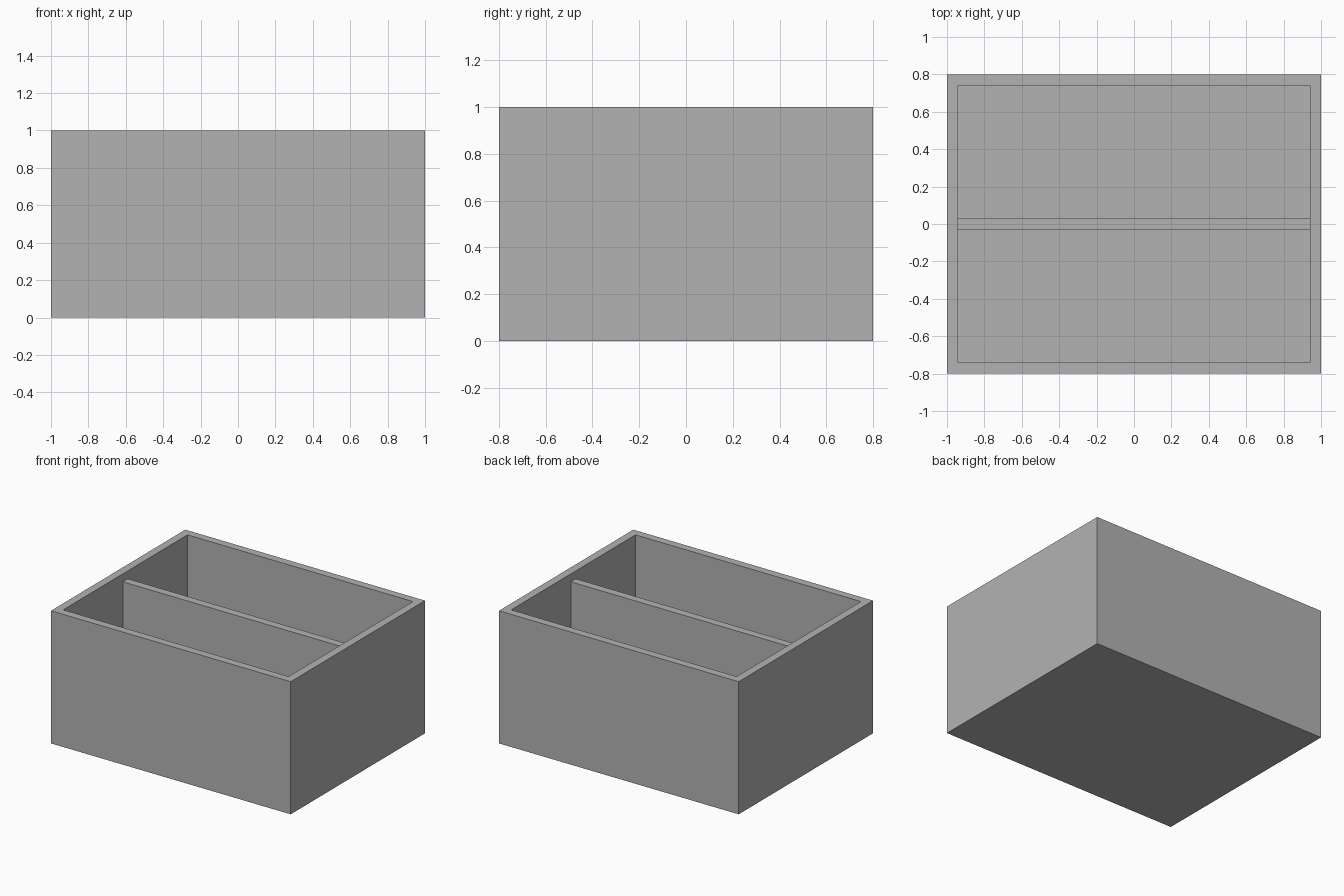
import bpy
import bmesh
from mathutils import Matrix

if "Cube" in bpy.data.objects:
    bpy.data.objects.remove(bpy.data.objects["Cube"], do_unlink=True)

LENGTH, DEPTH, HEIGHT = 2.0, 1.6, 1.0
WALL = 0.06

grey = bpy.data.materials.new("plain_grey")
grey.use_nodes = True
COLOUR = (0.45, 0.45, 0.45, 1)
grey.diffuse_color = COLOUR
grey.node_tree.nodes["Principled BSDF"].inputs["Base Color"].default_value = COLOUR


def add_box(bm, size, bottom):
    """Add a box centred on x and y, standing at the given height."""
    move = Matrix.Translation((0, 0, bottom + size[2] / 2))
    scale = Matrix.Diagonal((*size, 1))
    bmesh.ops.create_cube(bm, size=1, matrix=move @ scale)


def finish(bm, name):
    mesh = bpy.data.meshes.new(name)
    bm.to_mesh(mesh)
    bm.free()
    mesh.materials.append(grey)
    obj = bpy.data.objects.new(name, mesh)
    bpy.context.collection.objects.link(obj)
    return obj


# Open box: inset the top face to form the rim, then sink it to the floor
bm = bmesh.new()
add_box(bm, (LENGTH, DEPTH, HEIGHT), 0)
top = max(bm.faces, key=lambda f: f.calc_center_median().z)
bmesh.ops.inset_region(bm, faces=[top], thickness=WALL, use_even_offset=True)
well = bmesh.ops.extrude_discrete_faces(bm, faces=[top])["faces"]
bmesh.ops.translate(bm, verts=well[0].verts, vec=(0, 0, WALL - HEIGHT))
bmesh.ops.recalc_face_normals(bm, faces=bm.faces)
finish(bm, "box_body")

# Divider: spans the inside, slightly lower than the rim
bm = bmesh.new()
add_box(bm, (LENGTH - 2 * WALL, WALL, HEIGHT - 2 * WALL), WALL)
finish(bm, "divider")
